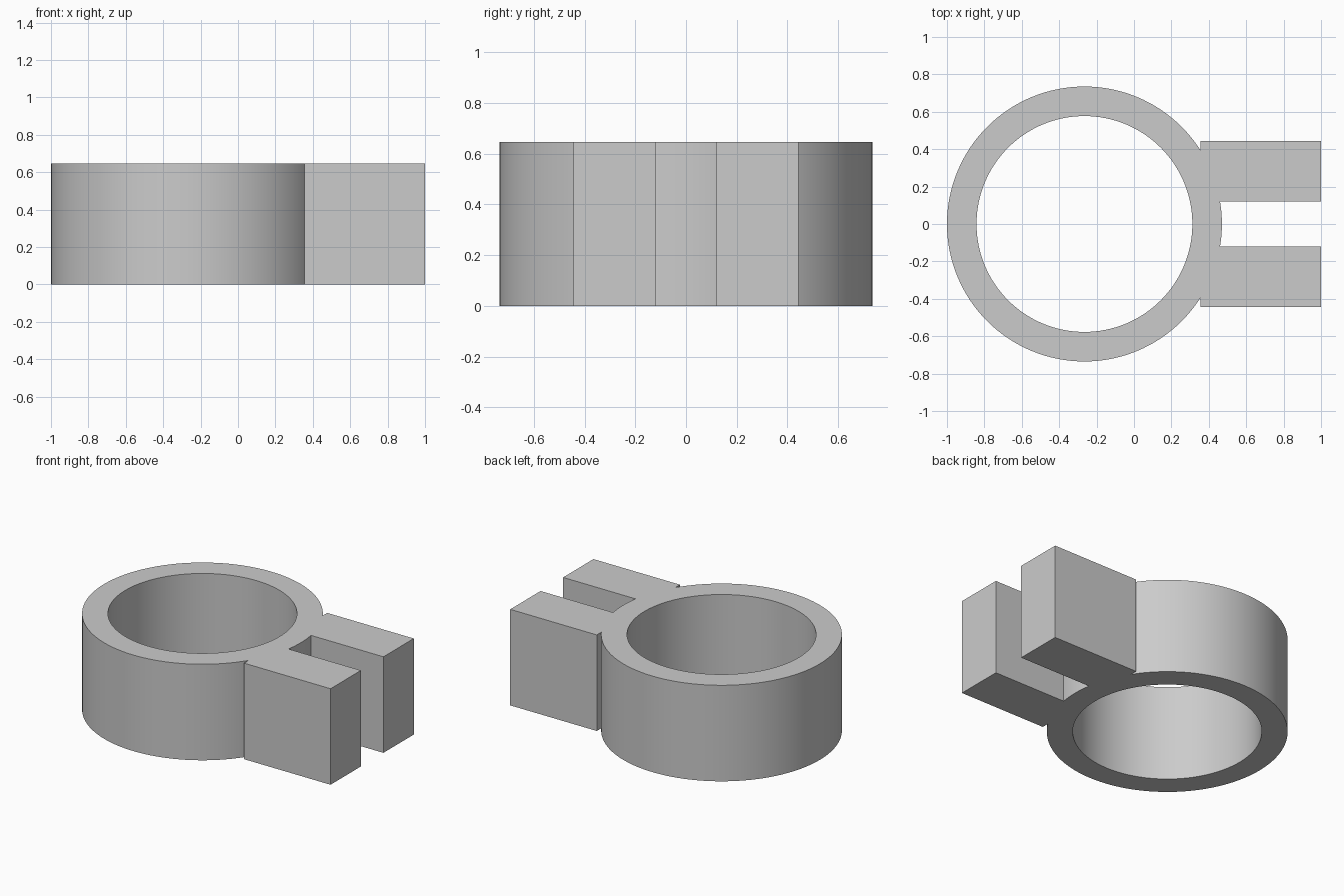
import bpy
import bmesh
from math import radians
from mathutils import Matrix, Vector

HEIGHT = 0.647
CENTRE_X = -0.265
OUTER_R, INNER_R = 0.735, 0.577
SEGMENTS = 128

default_cube = bpy.data.objects.get("Cube")
if default_cube:
    bpy.data.objects.remove(default_cube, do_unlink=True)

grey = bpy.data.materials.new("plain_grey")
grey.use_nodes = True
colour = (0.6, 0.6, 0.6, 1)
grey.diffuse_color = colour
grey.node_tree.nodes["Principled BSDF"].inputs["Base Color"].default_value = colour


def add_object(name, bm):
    mesh = bpy.data.meshes.new(name)
    bm.to_mesh(mesh)
    bm.free()
    mesh.materials.append(grey)
    obj = bpy.data.objects.new(name, mesh)
    bpy.context.collection.objects.link(obj)
    return obj


def cylinder(name, radius, height):
    bm = bmesh.new()
    bmesh.ops.create_cone(bm, cap_ends=True, segments=SEGMENTS,
                          radius1=radius, radius2=radius, depth=height,
                          matrix=Matrix.Translation((CENTRE_X, 0, HEIGHT / 2)))
    return add_object(name, bm)


def box(name, low, high):
    low, high = Vector(low), Vector(high)
    bm = bmesh.new()
    bmesh.ops.create_cube(bm, size=1, matrix=Matrix.Translation((low + high) / 2)
                          @ Matrix.Diagonal((*(high - low), 1)))
    return add_object(name, bm)


def combine(target, tool, operation):
    mod = target.modifiers.new(operation.lower(), "BOOLEAN")
    mod.operation, mod.solver, mod.object = operation, "EXACT", tool
    bpy.ops.object.select_all(action="DESELECT")
    target.select_set(True)
    bpy.context.view_layer.objects.active = target
    bpy.ops.object.modifier_apply(modifier=mod.name)
    bpy.data.objects.remove(tool, do_unlink=True)


# Round collar
clamp = cylinder("clamp_ring", OUTER_R, HEIGHT)

# Two parallel jaws merged into the collar
for name, y0, y1 in (("left_jaw", 0.12, 0.443), ("right_jaw", -0.443, -0.12)):
    combine(clamp, box(name, (0.355, y0, 0), (1, y1, HEIGHT)), "UNION")

# Bore through the collar
combine(clamp, cylinder("bore_cutter", INNER_R, HEIGHT * 2), "DIFFERENCE")

clamp.select_set(True)
bpy.context.view_layer.objects.active = clamp
bpy.ops.object.shade_smooth_by_angle(angle=radians(30))
